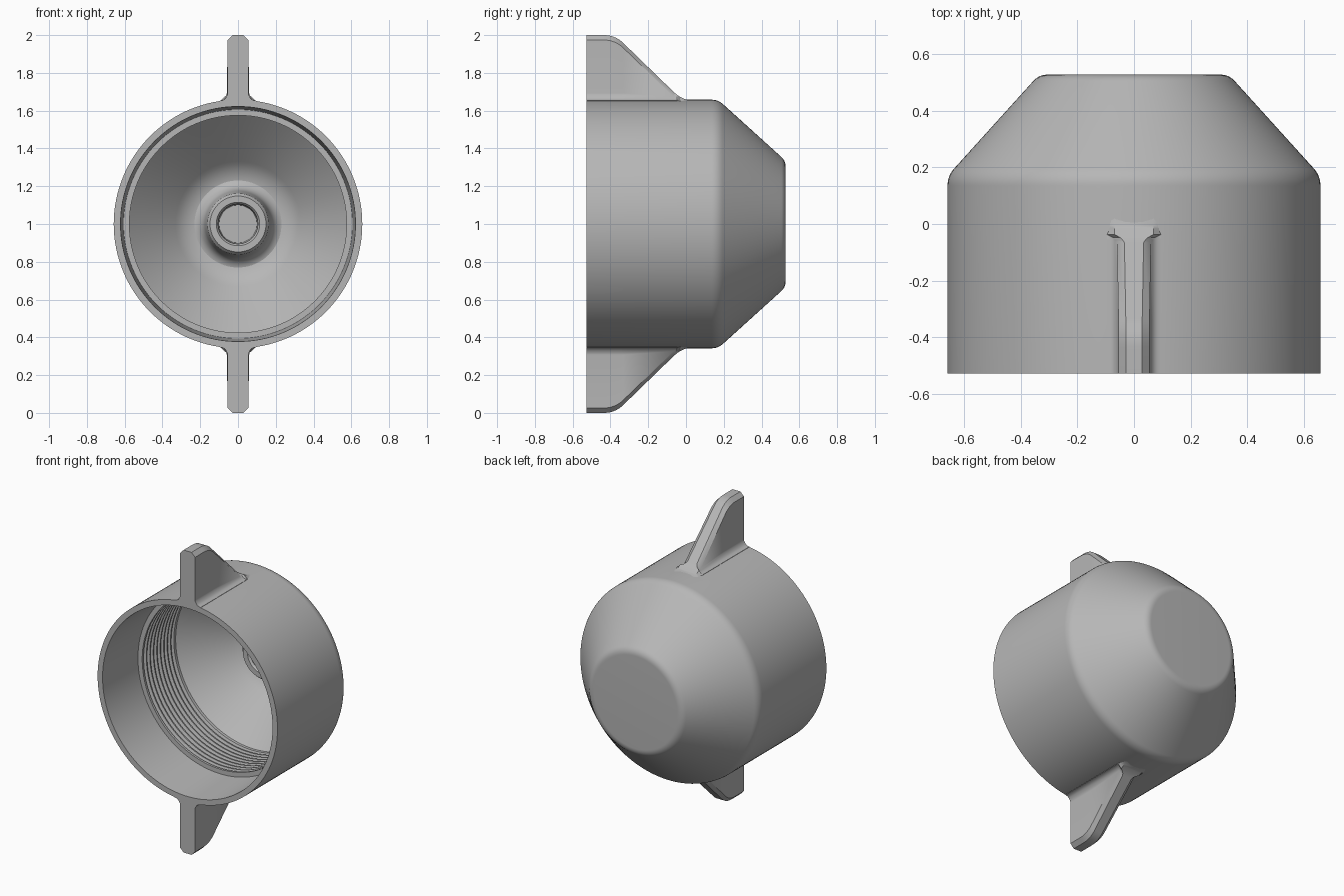
import bpy, bmesh, math
from mathutils import Vector

cube = bpy.data.objects.get("Cube")
if cube:
    bpy.data.objects.remove(cube, do_unlink=True)

grey = bpy.data.materials.new("light grey plastic")
grey.use_nodes = True
colour = (0.47, 0.47, 0.47, 1)
grey.diffuse_color = colour
grey.node_tree.nodes["Principled BSDF"].inputs["Base Color"].default_value = colour

FRONT, BACK, RADIUS = -0.527, 0.527, 0.658


def rounded(corners, steps=8):
    """Polyline from (a, b, fillet length) corners, with each corner eased."""
    out = []
    for i, (a, b, f) in enumerate(corners):
        p = Vector((a, b))
        if not f:
            out.append(p)
            continue
        before = p + (Vector(corners[i - 1][:2]) - p).normalized() * f
        after = p + (Vector(corners[i + 1][:2]) - p).normalized() * f
        for k in range(steps + 1):
            t = k / steps
            out.append(before * (1 - t) ** 2 + p * 2 * t * (1 - t) + after * t * t)
    return out


def finish(bm, name):
    bmesh.ops.remove_doubles(bm, verts=bm.verts, dist=1e-5)
    bmesh.ops.recalc_face_normals(bm, faces=bm.faces)
    mesh = bpy.data.meshes.new(name)
    bm.to_mesh(mesh)
    bm.free()
    mesh.materials.append(grey)
    obj = bpy.data.objects.new(name, mesh)
    bpy.context.collection.objects.link(obj)
    bpy.ops.object.select_all(action='DESELECT')
    obj.select_set(True)
    bpy.context.view_layer.objects.active = obj
    bpy.ops.object.shade_smooth_by_angle(angle=math.radians(28))
    return obj


# Cup: outer wall, threaded bore, inner cone and central socket in one lathe
outside = [(0, BACK, 0), (0.335, BACK, 0.03), (RADIUS, 0.17, 0.035),
           (RADIUS, FRONT, 0), (0.622, FRONT, 0), (0.606, -0.18, 0), (0.575, -0.18, 0)]
threads = []
pitch, start = 0.036, -0.165
for n in range(9):
    y = start + n * pitch
    threads += [(0.575, y, 0), (0.6, y + 0.010, 0),
                (0.6, y + 0.018, 0), (0.575, y + 0.028, 0)]
inside = [(0.575, 0.17, 0), (0.27, 0.47, 0.085), (0.185, 0.47, 0.08),
          (0.162, 0.28, 0), (0.148, 0.262, 0), (0.115, 0.262, 0),
          (0.105, 0.275, 0), (0.100, 0.40, 0), (0, 0.40, 0)]
bm = bmesh.new()
line = [bm.verts.new((p.x, p.y, 1)) for p in rounded(outside + threads + inside)]
edges = [bm.edges.new(pair) for pair in zip(line, line[1:])]
bmesh.ops.spin(bm, geom=line + edges, cent=(0, 0, 1), axis=(0, 1, 0),
               angle=math.tau, steps=128, use_merge=True)
finish(bm, "threaded_cup")

# Grip wings: cross-sections lofted along the cup, flaring into its wall
HALF, FILLET, CHAMFER, ROOT = 0.055, 0.04, 0.026, 1.653


def half_width(z):
    drop = min(max((ROOT + FILLET - z) / FILLET, 0), 1)
    return HALF + FILLET * (1 - math.sqrt(1 - drop * drop))


def wing(name, flip):
    crest = rounded([(FRONT, 2, 0), (-0.375, 2, 0.06), (-0.03, 1.665, 0.05), (0.03, 1.652, 0)])
    bm = bmesh.new()
    rings = []
    for y, top in crest:
        cut = max(top - CHAMFER, ROOT - 0.006)
        heights = [ROOT + FILLET * (1 - math.cos(k * math.pi / 12)) for k in range(4)]
        heights += [ROOT + FILLET * k / 4 for k in (3, 4)]
        side = [(half_width(min(z, cut)), min(z, cut)) for z in sorted(heights)]
        side = [(side[0][0], 1.638)] + side
        side += [(half_width(cut), cut), (half_width(cut) - CHAMFER, top)]
        loop = side + [(-x, z) for x, z in reversed(side)]
        rings.append([bm.verts.new((x, y, 2 - z if flip else z)) for x, z in loop])
    count = len(rings[0])
    for a, b in zip(rings, rings[1:]):
        for i in range(count):
            j = (i + 1) % count
            bm.faces.new((a[i], a[j], b[j], b[i]))
    bm.faces.new(rings[0])
    bm.faces.new(rings[-1])
    bmesh.ops.dissolve_degenerate(bm, dist=1e-5, edges=bm.edges)
    finish(bm, name)


wing("upper_wing", False)
wing("lower_wing", True)
